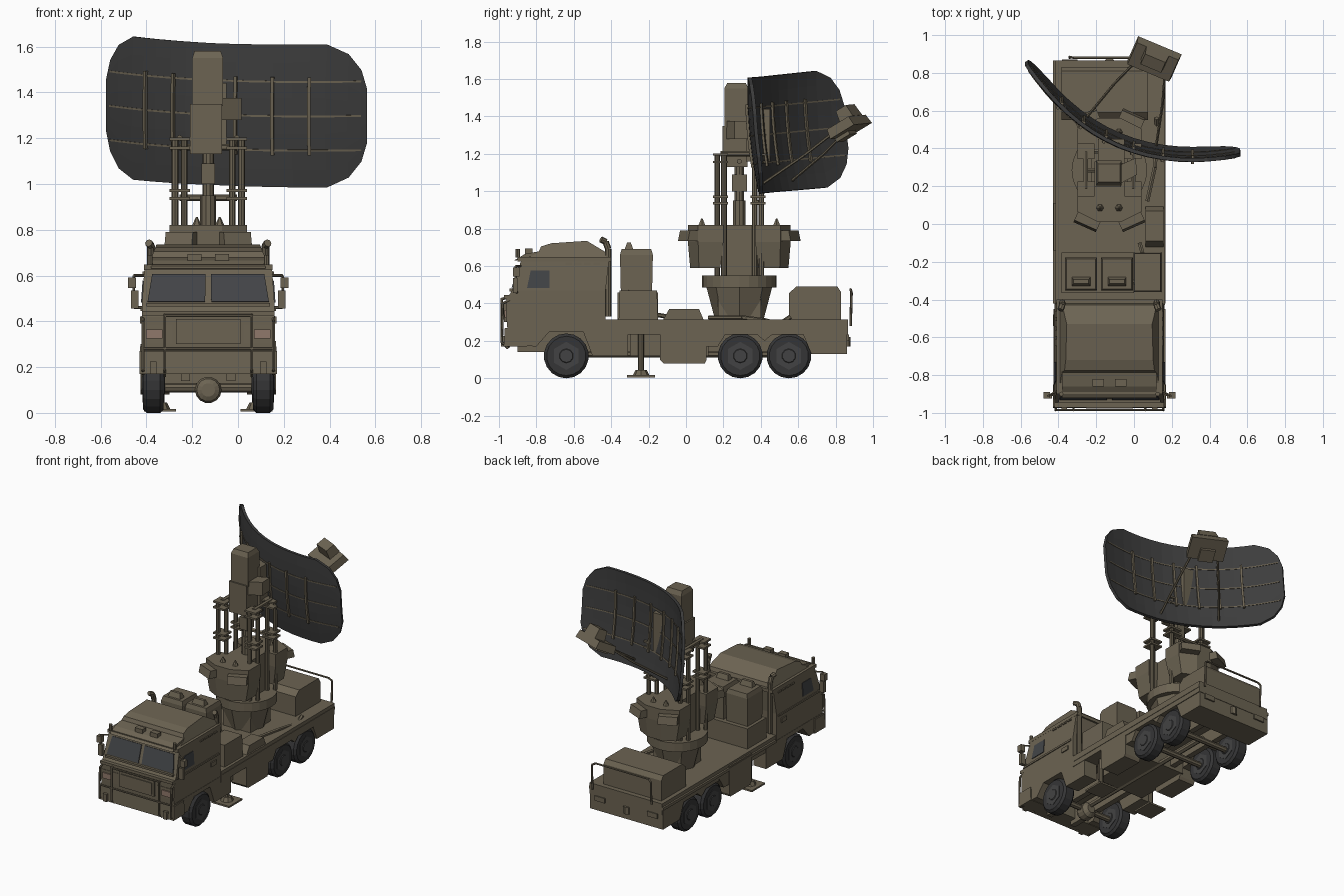
import bpy, bmesh, math
from mathutils import Matrix, Vector

cube = bpy.data.objects.get("Cube")
if cube:
    bpy.data.objects.remove(cube)


def material(name, r, g, b):
    m = bpy.data.materials.new(name)
    m.use_nodes = True
    m.diffuse_color = (r, g, b, 1)
    m.node_tree.nodes["Principled BSDF"].inputs["Base Color"].default_value = (r, g, b, 1)
    return m


OLIVE = material("olive paint", 0.15, 0.126, 0.085)
DISH = material("dark dish grey", 0.046, 0.046, 0.046)
RUBBER = material("tyre rubber", 0.036, 0.036, 0.037)
HUB = material("hub grey", 0.055, 0.055, 0.056)
GLASS = material("window glass", 0.056, 0.059, 0.064)
LAMP = material("lamp", 0.28, 0.19, 0.145)

# Truck parts use x measured from the truck's own centre line
TRUCK = Matrix.Translation((-0.13, 0, 0))
SIDES = (("left", 1), ("right", -1))


def add(name, bm, mat, M=TRUCK):
    bmesh.ops.recalc_face_normals(bm, faces=bm.faces)
    me = bpy.data.meshes.new(name)
    bm.to_mesh(me)
    bm.free()
    me.materials.append(mat)
    ob = bpy.data.objects.new(name, me)
    bpy.context.collection.objects.link(ob)
    ob.matrix_world = M
    return ob


def box(name, x, y, z, mat=OLIVE, top=(1, 1), M=TRUCK):
    """Box between bounds; top scales the upper face."""
    bm = bmesh.new()
    bmesh.ops.create_cube(bm, size=1)
    for v in bm.verts:
        s = top if v.co.z > 0 else (1, 1)
        v.co = [(b[0] + b[1]) / 2 + c * k * (b[1] - b[0])
                for b, c, k in zip((x, y, z), v.co, (*s, 1))]
    return add(name, bm, mat, M)


def prism(name, pts, h, axis="x", mat=OLIVE, low=1, M=TRUCK):
    """Outline extruded along x (y, z points) or z (x, y points)."""
    bm = bmesh.new()
    n = len(pts)
    rings = []
    ca, cb = (sum(p[i] for p in pts) / n for i in (0, 1))
    for k, e in zip((low, 1), h):
        ring = [(ca + (a - ca) * k, cb + (b - cb) * k) for a, b in pts]
        rings.append([bm.verts.new((e, a, b) if axis == "x" else (a, b, e)) for a, b in ring])
    bm.faces.new(rings[0])
    bm.faces.new(rings[1])
    for i in range(n):
        j = (i + 1) % n
        bm.faces.new((rings[0][i], rings[0][j], rings[1][j], rings[1][i]))
    return add(name, bm, mat, M)


def rods(name, paths, r, mat=OLIVE, sides=6, M=TRUCK):
    """Round bars along each path of points."""
    bm = bmesh.new()
    for path in paths:
        for p, q in zip(path, path[1:]):
            p, q = Vector(p), Vector(q)
            T = Matrix.Translation((p + q) / 2) @ (q - p).to_track_quat("Z", "Y").to_matrix().to_4x4()
            bmesh.ops.create_cone(bm, cap_ends=True, segments=sides, radius1=r, radius2=r,
                                  depth=(q - p).length, matrix=T)
    return add(name, bm, mat, M)


def lathe(name, profile, loc, axis="z", sides=20, mat=OLIVE):
    """Turned part from (radius, height) points, capped at both ends."""
    bm = bmesh.new()
    rings = [[bm.verts.new((r * math.cos(a), r * math.sin(a), h))
              for a in (2 * math.pi * i / sides for i in range(sides))] for r, h in profile]
    for A, B in zip(rings, rings[1:]):
        for i in range(sides):
            j = (i + 1) % sides
            bm.faces.new((A[i], A[j], B[j], B[i]))
    bm.faces.new(rings[0])
    bm.faces.new(rings[-1])
    R = {"x": Matrix.Rotation(math.pi / 2, 4, "Y"), "y": Matrix.Rotation(math.pi / 2, 4, "X"), "z": Matrix()}[axis]
    return add(name, bm, mat, TRUCK @ Matrix.Translation(loc) @ R)


def sheet(name, fn, us, vs, thick, mat, M=TRUCK):
    """Curved sheet over a parameter grid, thickened both ways."""
    bm = bmesh.new()
    g = [[bm.verts.new(fn(u, v)) for v in vs] for u in us]
    for A, B in zip(g, g[1:]):
        for i in range(len(vs) - 1):
            bm.faces.new((A[i], A[i + 1], B[i + 1], B[i]))
    ob = add(name, bm, mat, M)
    s = ob.modifiers.new("thickness", "SOLIDIFY")
    s.thickness, s.offset = thick, 0


# Cab
cab_x = lambda z: 0.29 - (z - 0.47) * 0.07
screen_y = lambda z: -0.932 + (z - 0.47) * 0.3
prism("cab_lower", [(-.955, .25), (-.96, .42), (-.93, .47), (-.43, .47), (-.43, .27)], (-.29, .29))
upper = prism("cab_upper", [(-.93, .47), (-.885, .62), (-.87, .645), (-.41, .645), (-.43, .47)], (-1, 1))
for v in upper.data.vertices:
    v.co.x *= cab_x(v.co.z)
box("roof_edge", (-.28, .28), (-.9, -.4), (.625, .648))
roof = prism("roof_fairing", [(-.85, .645), (-.79, .67), (-.775, .705), (-.72, .722), (-.53, .735), (-.43, .675), (-.42, .645)], (-1, 1))
for v in roof.data.vertices:
    v.co.x *= 0.262 - (v.co.z - .645) * .4
prism("sun_visor", [(-.92, .63), (-.86, .665), (-.78, .68), (-.78, .64)], (-.25, .25))
box("grille", (-.14, .14), (-.972, -.95), (.30, .41))
box("grille_panel", (-.125, .125), (-.978, -.97), (.315, .395))
box("front_ledge", (-.29, .29), (-.972, -.94), (.425, .445))
box("bumper", (-.3, .3), (-.975, -.85), (.17, .27), top=(1, .9))
box("wiper_ledge", (-.27, .27), (-.945, -.92), (.465, .48))
for side, s in SIDES:
    sheet(side + "_windscreen", lambda u, z: (s * (u * .265 if z < .5 else u * .245), screen_y(z), z),
          (.05, 1), (.485, .605), .009, GLASS)
    sheet(side + "_door_window", lambda u, z: (s * cab_x(z), -.73 - u * (.12 if z < .5 else .1), z),
          (0, 1), (.482, .577), .009, GLASS)
    box(side + "_headlight", sorted((s * .2, s * .272)), (-.97, -.95), (.325, .365), LAMP)
    box(side + "_headlight_frame", sorted((s * .155, s * .288)), (-.962, -.95), (.305, .385))
    box(side + "_roof_lamp", sorted((s * .03, s * .09)), (-.86, -.82), (.665, .695))
    box(side + "_door_handle", sorted((s * .285, s * .298)), (-.54, -.48), (.39, .42))
    box(side + "_door_trim", sorted((s * .285, s * .296)), (-.93, -.45), (.445, .458))
    for i in range(4):
        box(f"{side}_roof_vent_{i}", sorted((s * .27, s * .287)), (-.645 + i * .05, -.61 + i * .05), (.607, .618))
    box(side + "_mirror", sorted((s * .315, s * .35)), (-.925, -.89), (.545, .592))
    box(side + "_lower_mirror", sorted((s * .305, s * .338)), (-.925, -.9), (.455, .535))
    lathe(side + "_marker_lamp", [(.012, 0), (.012, .045)], (s * .255, -.9, .645), sides=8)
    rods(side + "_mirror_arm", [[(s * .27, -.88, .6), (s * .325, -.91, .6), (s * .325, -.91, .46), (s * .28, -.9, .46)]], .006)
    rods(side + "_bull_bar", [[(s * .19, -.95, .16), (s * .19, -.985, .19), (s * .19, -.985, .425), (s * .19, -.95, .43)],
                              [(s * .285, -.94, .17), (s * .285, -.985, .19), (s * .285, -.98, .4), (s * .285, -.94, .42)],
                              [(0, -.985, .425), (s * .19, -.985, .425)], [(0, -.985, .28), (s * .28, -.985, .28)]], .007)
    box(side + "_tow_hook", sorted((s * .225, s * .255)), (-.99, -.96), (.17, .225))
    # Exhaust stack
    rods(side + "_exhaust", [[(s * .25, -.415, .33), (s * .25, -.415, .69), (s * .25, -.43, .73), (s * .26, -.455, .742)]], .017, sides=8)

    # Skirts with wheel arches
    prism(side + "_front_skirt", [(-.955, .18), (-.8, .17), (-.73, .25), (-.55, .25), (-.5, .12), (-.31, .12), (-.31, .28), (-.955, .28)],
          sorted((s * .19, s * .292)))
    prism(side + "_rear_skirt", [(.11, .17), (.17, .17), (.22, .25), (.36, .25), (.42, .2), (.48, .25), (.62, .25), (.67, .13),
                                 (.86, .13), (.86, .28), (.11, .28)], sorted((s * .19, s * .29)))
    box(side + "_deck_edge", sorted((s * .27, s * .298)), (-.42, .865), (.27, .29))
    prism(side + "_tool_box", [(-.14, .1), (-.12, .08), (.1, .08), (.11, .1), (.11, .3), (-.14, .3)], sorted((s * .17, s * .295)))
    box(side + "_frame_rail", sorted((s * .08, s * .12)), (-.9, .84), (.14, .25))

    # Stabiliser leg
    rods(side + "_stabiliser", [[(s * .21, -.24, .02), (s * .21, -.24, .27)]], .016, sides=8)
    lathe(side + "_stabiliser_collar", [(.045, 0), (.03, .03)], (s * .21, -.24, .015), sides=8)
    box(side + "_stabiliser_foot", sorted((s * .14, s * .28)), (-.315, -.165), (.005, .017))
    box(side + "_tail_lamp", sorted((s * .17, s * .25)), (.855, .872), (.2, .235))

    # Wheels
    for pos, y in (("front", -.64), ("middle", .29), ("rear", .55)):
        lathe(f"{side}_{pos}_tyre", [(.07, -.045), (.105, -.045), (.12, -.03), (.12, .03), (.105, .045), (.07, .045)],
              (s * .24, y, .12), "x", 18, RUBBER)
        lathe(f"{side}_{pos}_rim", [(.075, -.048), (.075, .048)], (s * .24, y, .12), "x", 6, HUB)
        lathe(f"{side}_{pos}_hub", [(.035, -.052), (.045, -.04), (.045, .04), (.035, .052)], (s * .24, y, .12), "x", 10, HUB)

# Axles
for pos, y in (("front", -.64), ("middle", .29), ("rear", .55)):
    rods(pos + "_axle", [[(-.22, y, .11), (.22, y, .11)]], .02, sides=8)
lathe("front_differential", [(.03, -.05), (.055, -.025), (.058, .02), (.05, .04), (.03, .05)], (0, -.64, .1), "y", 14)
rods("drive_shaft", [[(0, -.64, .13), (0, .55, .13)]], .018)

# Deck and tail
box("deck", (-.285, .295), (-.43, .865), (.235, .315))
prism("tool_box_lid", [(-.13, .3), (-.09, .37), (.07, .37), (.1, .3)], (.19, .285))
box("underbody", (-.19, .19), (-.3, .12), (.12, .24))
box("tail_panel", (-.285, .29), (.67, .862), (.13, .28))
lathe("tow_hitch", [(.03, 0), (.03, .05)], (0, .85, .17), sides=8)
prism("rear_cabinet", [(.55, .31), (.55, .455), (.59, .49), (.81, .49), (.83, .46), (.83, .31)], (-.255, .205))
rods("rear_railing", [[(-.21, .88, .3), (-.21, .885, .46), (-.19, .88, .475), (.235, .88, .475), (.26, .885, .46), (.26, .88, .28)]], .007)
rods("deck_cable", [[(.2, .12, .325), (.24, .3, .325), (.25, .42, .31), (.25, .5, .29), (.25, .56, .33)],
                    [(.1, -.3, .47), (.2, -.33, .42), (.21, -.28, .36), (.16, -.1, .33)]], .012)

# Generator units behind the cab
for side, s in SIDES:
    c = -.055 + s * .095
    box(side + "_generator", (c - .082, c + .082), (-.345, -.185), (.31, .66), top=(1.04, 1.1))
    box(side + "_generator_cap", (c - .085, c + .085), (-.353, -.177), (.66, .69), top=(.9, .9))
    box(side + "_generator_vent", (c - .05, c + .05), (-.33, -.28), (.685, .725), top=(.8, .4))
box("generator_base", (-.255, .13), (-.365, -.15), (.31, .46))
box("control_cabinet", (.13, .275), (-.36, -.15), (.31, .47), top=(.95, .95))

# Turntable
PY = .285
box("pedestal", (-.11, .11), (.17, .4), (.31, .49))
lathe("pedestal_cone", [(.13, 0), (.175, .17)], (0, PY, .315), sides=8)
lathe("turntable", [(.2, 0), (.2, .065)], (0, PY, .485), sides=24)
box("turret_core", (-.095, .095), (.19, .4), (.55, .82))
for pos, s in (("front", -1), ("rear", 1)):
    pod = [(-.17, .085), (-.17, .22), (-.06, .275), (.06, .275), (.17, .22), (.17, .085)]
    prism(pos + "_pod", [(x, PY + s * y) for x, y in pod], (.59, .73), "z", low=.85)
    prism(pos + "_pod_top", [(x, PY + s * y) for x, y in pod], (.73, .82), "z")
    for side, t in SIDES:
        R = Matrix.Translation((t * .115, PY + s * .265, .765)) @ Matrix.Rotation(-t * s * .42, 4, "Z")
        box(f"{pos}_{side}_hood", (-.065, .065), (-.04, .04), (-.03, .025), top=(1, .7), M=TRUCK @ R)
        lathe(f"{pos}_{side}_beacon", [(.02, 0), (.004, .035)], (t * .05, PY + s * .2, .82), sides=6)
        # Mast legs
        x, y = t * .125, PY + s * .1
        rods(f"{pos}_{side}_mast_posts", [[(x - .02, y - .018, .55), (x - .02, y - .018, 1.19)],
                                          [(x + .02, y + .018, .55), (x + .02, y + .018, 1.19)]], .015, sides=8)
        for z in (.93, .965, 1.15, 1.19):
            box(f"{pos}_{side}_mast_collar", (x - .045, x + .045), (y - .04, y + .04), (z, z + .013))

# Mast and head
lathe("lift_column", [(.035, 0), (.035, .15), (.026, .15), (.026, .36)], (0, PY, .8), sides=10)
box("lift_clamp", (-.03, .03), (.245, .325), (1.0, 1.09))
rods("mast_braces", [[(-.125, .185, 1.2), (-.125, .385, 1.2)], [(.125, .185, 1.2), (.125, .385, 1.2)],
                     [(-.125, .285, 1.16), (.125, .285, 1.16)], [(-.125, .385, .94), (.125, .385, .94)]], .014)
box("head_lower", (-.08, .06), (.195, .33), (1.13, 1.35))
box("head_upper", (-.07, .065), (.205, .335), (1.34, 1.55))
box("head_cap", (-.07, .065), (.205, .335), (1.55, 1.58), top=(.85, .75))
prism("head_side_unit", [(.05, .21), (.05, .31), (.14, .35), (.145, .26)], (1.28, 1.375), "z")
box("dish_mount", (-.06, .08), (.32, .45), (1.16, 1.44))

# Dish reflector
BOWL = Matrix.Translation((-.083, .425, 1.303)) @ Matrix.Rotation(math.radians(5.5), 4, "X") @ Matrix.Rotation(math.radians(-22.8), 4, "Z")
surface = lambda u, v: (u, .546 * u * u + .2 * v * v, v)


def half_height(u):
    a = abs(u)
    outline = [(0, .31), (.455, .313), (.54, .27), (.59, .2), (.613, .115)]
    for (a0, h0), (a1, h1) in zip(outline, outline[1:]):
        if a <= a1:
            return h0 + (h1 - h0) * (a - a0) / (a1 - a0)


columns = [.08, .16, .24, .32, .39, .455, .54, .59, .613]
columns = [-u for u in reversed(columns)] + [0] + columns
rows = [-1 + i / 4 for i in range(9)]
sheet("dish", lambda u, t: surface(u, t * half_height(u)), columns, rows, .02, DISH, BOWL)
for i, u in enumerate((-.37, -.22, -.08, .08, .24, .39)):
    sheet(f"dish_rib_{i}", surface, (u - .007, u + .007), [r * .17 for r in rows], .046, OLIVE, BOWL)
for i, v in enumerate((-.15, 0, .15)):
    sheet(f"dish_stringer_{i}", surface, columns[1:-1], (v - .004, v + .004), .026, OLIVE, BOWL)

# Feed horn
rods("feed_arms", [[(s * .2, .04, -.26), (s * .14, .27, -.13), (s * .08, .45, -.01)] for s in (-1, 1)], .008, M=BOWL)
FEED = BOWL @ Matrix.Translation((0, .49, 0)) @ Matrix.Rotation(.42, 4, "X")
box("feed_plate", (-.125, .125), (-.085, .075), (-.025, .03), top=(.95, .9), M=FEED)
box("feed_box", (-.065, .065), (-.015, .07), (.03, .1), top=(.9, .8), M=FEED)
box("feed_throat", (-.05, .05), (-.09, .0), (-.045, -.02), M=FEED)
